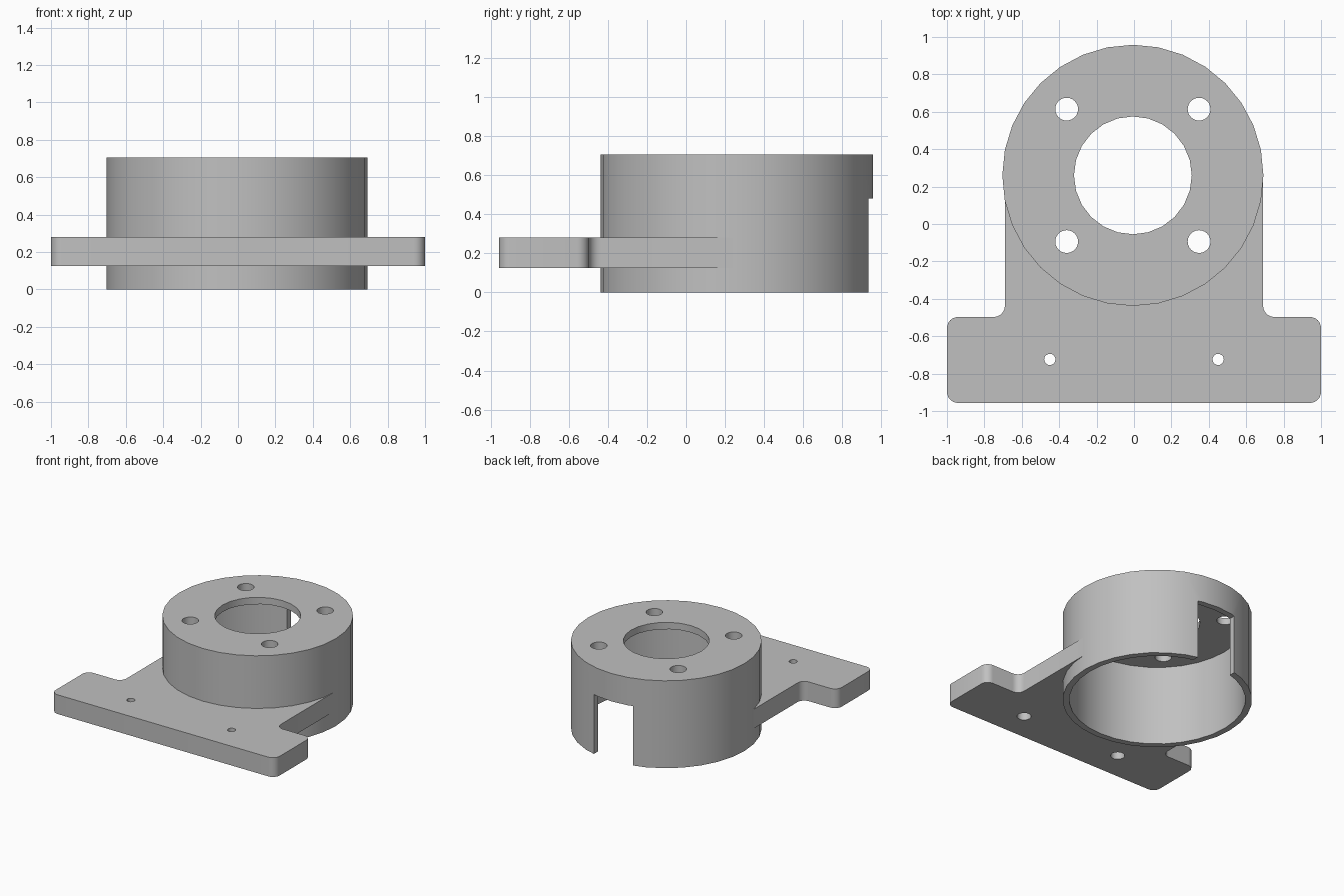
import bpy, bmesh, math
from mathutils import Matrix

cube = bpy.data.objects.get("Cube")
if cube:
    bpy.data.objects.remove(cube, do_unlink=True)

CX, CY = -0.006, 0.26      # cup axis
R, WALL, TOP = 0.698, 0.049, 0.705
PLATE_Z0, PLATE_Z1 = 0.125, 0.28

grey = bpy.data.materials.new("plain grey")
grey.use_nodes = True
grey.diffuse_color = (0.53, 0.53, 0.53, 1)
grey.node_tree.nodes["Principled BSDF"].inputs["Base Color"].default_value = grey.diffuse_color


def make_object(name, bm):
    bmesh.ops.recalc_face_normals(bm, faces=bm.faces)
    mesh = bpy.data.meshes.new(name)
    bm.to_mesh(mesh)
    bm.free()
    mesh.materials.append(grey)
    obj = bpy.data.objects.new(name, mesh)
    bpy.context.scene.collection.objects.link(obj)
    return obj


def cylinder(name, x, y, r, z0, z1, sides=32):
    bm = bmesh.new()
    bmesh.ops.create_cone(bm, cap_ends=True, segments=sides, radius1=r, radius2=r,
                          depth=z1 - z0, matrix=Matrix.Translation((x, y, (z0 + z1) / 2)))
    return make_object(name, bm)


def box(name, x0, x1, y0, y1, z0, z1):
    bm = bmesh.new()
    centre = Matrix.Translation(((x0 + x1) / 2, (y0 + y1) / 2, (z0 + z1) / 2))
    bmesh.ops.create_cube(bm, size=1, matrix=centre @ Matrix.Diagonal((x1 - x0, y1 - y0, z1 - z0, 1)))
    return make_object(name, bm)


def cut(obj, cutter):
    """Subtract the cutter from the object, then discard it."""
    cutter.hide_render = True
    mod = obj.modifiers.new("cut", 'BOOLEAN')
    mod.operation, mod.solver, mod.object = 'DIFFERENCE', 'EXACT', cutter
    bpy.context.view_layer.objects.active = obj
    bpy.ops.object.modifier_apply(modifier=mod.name)
    bpy.data.objects.remove(cutter, do_unlink=True)


# Cup: hollow from below, with a thin top
cup = cylinder("cup_housing", CX, CY, R, 0, TOP)
cut(cup, cylinder("hollow_cutter", CX, CY, R - WALL, -0.1, 0.65))
cut(cup, cylinder("bore_cutter", CX, CY, 0.315, 0.5, 0.9, 24))
for sx in (-1, 1):
    for sy in (-1, 1):
        cut(cup, cylinder("screw_cutter", CX + sx * 0.354, CY + sy * 0.354, 0.061, 0.5, 0.9, 24))

# Slot in the back wall
cut(cup, box("slot_cutter", CX - 0.175, CX + 0.175, CY + 0.4, CY + 0.9, -0.1, 0.48))

# Mounting plate: T outline with rounded corners
half = [(1, -0.957), (1, -0.497), (0.69, -0.497), (0.69, CY)]
outline = half + [(-x, y) for x, y in reversed(half)]
bm = bmesh.new()
face = bm.faces.new([bm.verts.new((x, y, PLATE_Z0)) for x, y in outline])
corners = [v for v in bm.verts if v.co.y < 0]
bmesh.ops.bevel(bm, geom=corners, offset=0.06, segments=6, profile=0.5, affect='VERTICES')
ext = bmesh.ops.extrude_face_region(bm, geom=list(bm.faces))
new_verts = [g for g in ext["geom"] if isinstance(g, bmesh.types.BMVert)]
bmesh.ops.translate(bm, vec=(0, 0, PLATE_Z1 - PLATE_Z0), verts=new_verts)
plate = make_object("mounting_plate", bm)

# Clear the plate out of the cup and drill stepped mounting holes
cut(plate, cylinder("cup_clearance_cutter", CX, CY, R - WALL / 2, -0.1, 0.9))
for x in (-0.45, 0.45):
    cut(plate, cylinder("hole_cutter", x, -0.724, 0.03, 0, 0.5, 20))
    cut(plate, cylinder("counterbore_cutter", x, -0.724, 0.052, 0, PLATE_Z0 + 0.07, 20))

# Smooth round walls, sharp edges
for obj in (cup, plate):
    bpy.ops.object.select_all(action='DESELECT')
    obj.select_set(True)
    bpy.context.view_layer.objects.active = obj
    bpy.ops.object.shade_smooth_by_angle(angle=math.radians(30))
